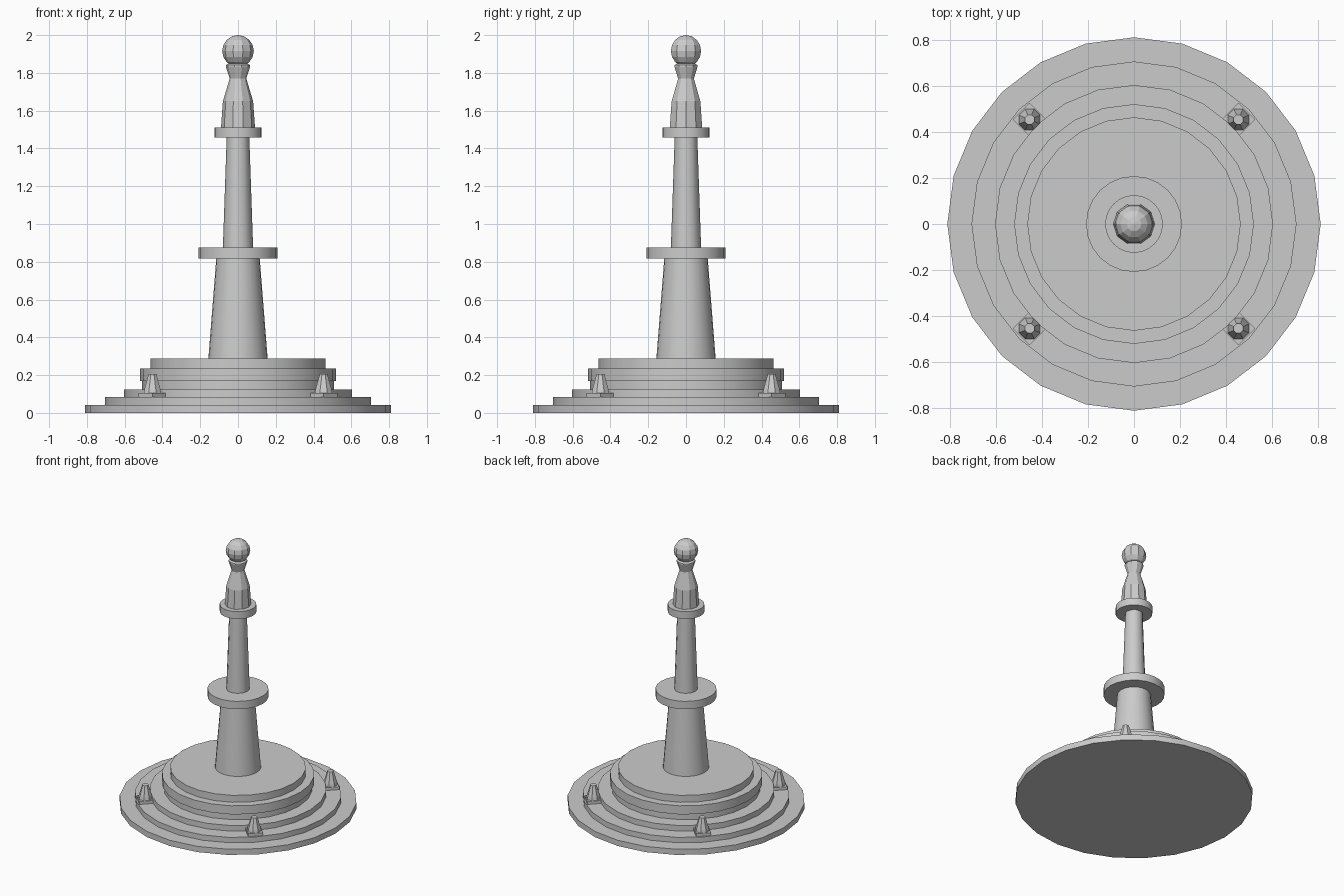
import bpy, math

if "Cube" in bpy.data.objects:
    bpy.data.objects.remove(bpy.data.objects["Cube"])

stone = bpy.data.materials.new("grey_stone")
stone.diffuse_color = (0.6, 0.6, 0.6, 1)
stone.use_nodes = True
stone.node_tree.nodes["Principled BSDF"].inputs["Base Color"].default_value = stone.diffuse_color


def lathe(name, profile, sides, loc=(0, 0, 0), turn=0.0, smooth=None):
    """Closed solid of revolution from (radius, z) points, bottom to top."""
    verts, faces = [], []
    for r, z in profile:
        for i in range(sides):
            a = turn + 2 * math.pi * i / sides
            verts.append((r * math.cos(a), r * math.sin(a), z))
    for k in range(len(profile) - 1):
        for i in range(sides):
            j = (i + 1) % sides
            faces.append((k * sides + i, k * sides + j,
                          (k + 1) * sides + j, (k + 1) * sides + i))
    faces.append(tuple(reversed(range(sides))))
    top = (len(profile) - 1) * sides
    faces.append(tuple(range(top, top + sides)))
    mesh = bpy.data.meshes.new(name)
    mesh.from_pydata(verts, [], faces)
    mesh.materials.append(stone)
    ob = bpy.data.objects.new(name, mesh)
    ob.location = loc
    bpy.context.collection.objects.link(ob)
    if smooth:
        bpy.ops.object.select_all(action='DESELECT')
        ob.select_set(True)
        bpy.context.view_layer.objects.active = ob
        bpy.ops.object.shade_smooth_by_angle(angle=math.radians(smooth))
    return ob


# Stepped round base
tiers = [(0.81, 0.0, 0.043), (0.705, 0.043, 0.083), (0.603, 0.083, 0.125),
         (0.507, 0.125, 0.17), (0.52, 0.17, 0.235), (0.463, 0.235, 0.287)]
for n, (r, z0, z1) in enumerate(tiers):
    lathe(f"base_step_{n + 1}", [(r, z0), (r, z1)], 24, smooth=30)

# Tapered column with two collars
lathe("lower_column", [(0.157, 0.287), (0.115, 0.817)], 24, smooth=30)
lathe("lower_collar", [(0.208, 0.817), (0.208, 0.876)], 24, smooth=30)
lathe("upper_column", [(0.08, 0.876), (0.06, 1.457)], 12, smooth=31)
lathe("upper_collar", [(0.125, 1.457), (0.125, 1.512)], 24, smooth=30)

# Faceted finial with a flared neck
lathe("finial", [(0.09, 1.512), (0.08, 1.65), (0.044, 1.77), (0.064, 1.832),
                 (0.064, 1.842), (0.045, 1.852), (0.045, 1.87)], 10)

# Ball on top
R, C = 0.084, 1.916
ball = [(max(R * math.sin(math.pi * k / 8), 0.001),
         C - R * math.cos(math.pi * k / 8)) for k in range(9)]
lathe("top_ball", ball, 10)

# Four small posts on square plates
for sx in (-1, 1):
    for sy in (-1, 1):
        at = (0.453 * sx, 0.453 * sy, 0)
        lathe("post_plate", [(0.073, 0.083), (0.073, 0.105)], 4, at)
        lathe("post", [(0.05, 0.105), (0.046, 0.125), (0.022, 0.205)], 8, at,
              turn=math.pi / 8)
